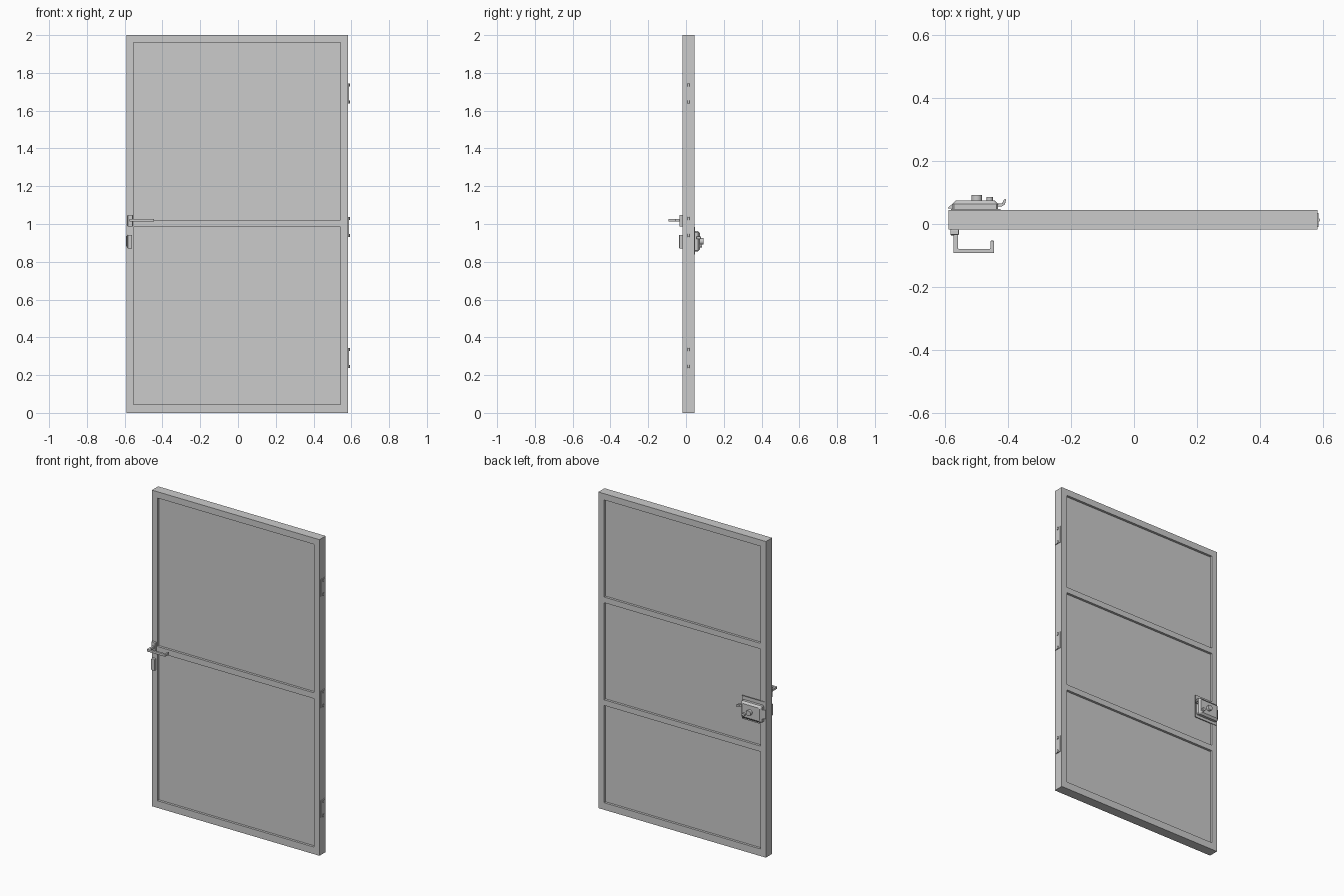
import bpy, bmesh, math
from mathutils import Vector, Matrix

if "Cube" in bpy.data.objects:
    bpy.data.objects.remove(bpy.data.objects["Cube"])

Y0, Y1 = -0.018, 0.044          # door leaf front / back
XL, XR = -0.590, 0.583          # door leaf sides
IL, IR, IB, IT = -0.552, 0.543, 0.045, 1.960   # frame opening


def finish(bm, name, bevel=0.0, segs=1, smooth=False):
    bmesh.ops.recalc_face_normals(bm, faces=bm.faces)
    me = bpy.data.meshes.new(name)
    bm.to_mesh(me)
    bm.free()
    ob = bpy.data.objects.new(name, me)
    bpy.context.collection.objects.link(ob)
    if bevel:
        m = ob.modifiers.new("Bevel", 'BEVEL')
        m.width, m.segments = bevel, segs
    if smooth:
        bpy.ops.object.select_all(action='DESELECT')
        ob.select_set(True)
        bpy.context.view_layer.objects.active = ob
        bpy.ops.object.shade_smooth_by_angle(angle=math.radians(35))
    return ob


def box(name, x, y, z, bevel=0.0, segs=1):
    bm = bmesh.new()
    bmesh.ops.create_cube(bm, size=1)
    for v in bm.verts:
        v.co = [(a[0] + a[1]) / 2 + c * (a[1] - a[0]) for a, c in zip((x, y, z), v.co)]
    return finish(bm, name, bevel, segs)


def rod(name, p, q, r, sides=20, bevel=0.0):
    p, q = Vector(p), Vector(q)
    bm = bmesh.new()
    rot = (q - p).to_track_quat('Z', 'Y').to_matrix().to_4x4()
    bmesh.ops.create_cone(bm, cap_ends=True, segments=sides, radius1=r, radius2=r,
                          depth=(q - p).length, matrix=Matrix.Translation((p + q) / 2) @ rot)
    return finish(bm, name, bevel, 2, True)


def prism_z(name, pts, z0, z1, bevel=0.0):
    """Extrude an (x, y) outline along z."""
    bm = bmesh.new()
    f = bm.faces.new([bm.verts.new((x, y, z0)) for x, y in pts])
    ext = bmesh.ops.extrude_face_region(bm, geom=[f])
    bmesh.ops.translate(bm, vec=(0, 0, z1 - z0),
                        verts=[v for v in ext["geom"] if isinstance(v, bmesh.types.BMVert)])
    return finish(bm, name, bevel, 2)


# Outer frame: mitred rectangular ring
bm = bmesh.new()
outer = [(XL, 0), (XR, 0), (XR, 2), (XL, 2)]
inner = [(IL, IB), (IR, IB), (IR, IT), (IL, IT)]
loops = [[bm.verts.new((x, y, z)) for x, z in pts]
         for pts, y in ((outer, Y0), (inner, Y0), (inner, Y1), (outer, Y1))]
for a in range(4):
    p, q = loops[a], loops[(a + 1) % 4]
    for i in range(4):
        j = (i + 1) % 4
        bm.faces.new((p[i], p[j], q[j], q[i]))
finish(bm, "door_frame")

# Recessed panel and cross rails (one in front, two at the back)
box("door_panel", (IL, IR), (Y0 + 0.015, Y1 - 0.015), (IB, IT))
box("front_rail", (IL, IR), (Y0, 0.01), (0.984, 1.021))
for i, z in enumerate((0.660, 1.310)):
    box(f"back_rail_{i + 1}", (IL, IR), (0.015, Y1), (z, z + 0.036))

# Hinges on the right edge
for i, z in enumerate((0.291, 0.985, 1.690)):
    box(f"hinge_{i + 1}_leaf", (XR - 0.002, XR + 0.004), (-0.009, 0.035), (z - 0.053, z + 0.053))
    for s in (-1, 1):
        c = z + s * 0.045
        rod(f"hinge_{i + 1}_knuckle_{'top' if s > 0 else 'bottom'}",
            (0.586, 0.013, c - 0.008), (0.586, 0.013, c + 0.008), 0.006, 12)

# Front handle: base plate and hooked lever
box("handle_plate", (-0.584, -0.557), (-0.035, Y0 + 0.001), (0.986, 1.048), 0.003, 2)
prism_z("handle_lever", [(-0.574, -0.034), (-0.574, -0.093), (-0.445, -0.093), (-0.445, -0.053),
                         (-0.457, -0.053), (-0.457, -0.079), (-0.560, -0.079), (-0.560, -0.034)],
        1.012, 1.027, 0.002)

# Front keyhole cover
box("keyhole_cover", (-0.584, -0.560), (-0.036, Y0 + 0.001), (0.870, 0.943), 0.003, 2)

# Back lock: mounting plate and case with chamfered face
box("lock_plate", (-0.582, -0.424), (Y1 - 0.002, Y1 + 0.004), (0.838, 0.984))
bm = bmesh.new()
rings = []
for y, d in ((Y1, 0), (0.064, 0), (0.075, 0.012)):
    x0, x1, z0, z1 = -0.578 + d, -0.432 - d, 0.855 + d, 0.962 - d
    c = 0.006
    rings.append([bm.verts.new((x, y, z)) for x, z in
                  ((x0 + c, z0), (x1 - c, z0), (x1, z0 + c), (x1, z1 - c),
                   (x1 - c, z1), (x0 + c, z1), (x0, z1 - c), (x0, z0 + c))])
for p, q in zip(rings, rings[1:]):
    for i in range(8):
        j = (i + 1) % 8
        bm.faces.new((p[i], p[j], q[j], q[i]))
bm.faces.new(rings[0])
bm.faces.new(rings[-1])
finish(bm, "lock_case")

# Lock knob, release button, side lever and latch tongue
rod("lock_knob", (-0.500, 0.070, 0.908), (-0.500, 0.093, 0.908), 0.017, 24, 0.002)
rod("lock_button", (-0.459, 0.070, 0.885), (-0.459, 0.086, 0.885), 0.010, 16, 0.001)
prism_z("lock_lever", [(-0.436, 0.056), (-0.420, 0.056), (-0.411, 0.062), (-0.407, 0.076),
                       (-0.410, 0.081), (-0.415, 0.076), (-0.419, 0.066), (-0.436, 0.064)],
        0.920, 0.934, 0.001)
prism_z("lock_latch", [(-0.575, 0.050), (-0.592, 0.050), (-0.590, 0.054), (-0.575, 0.066)],
        0.880, 0.937)
